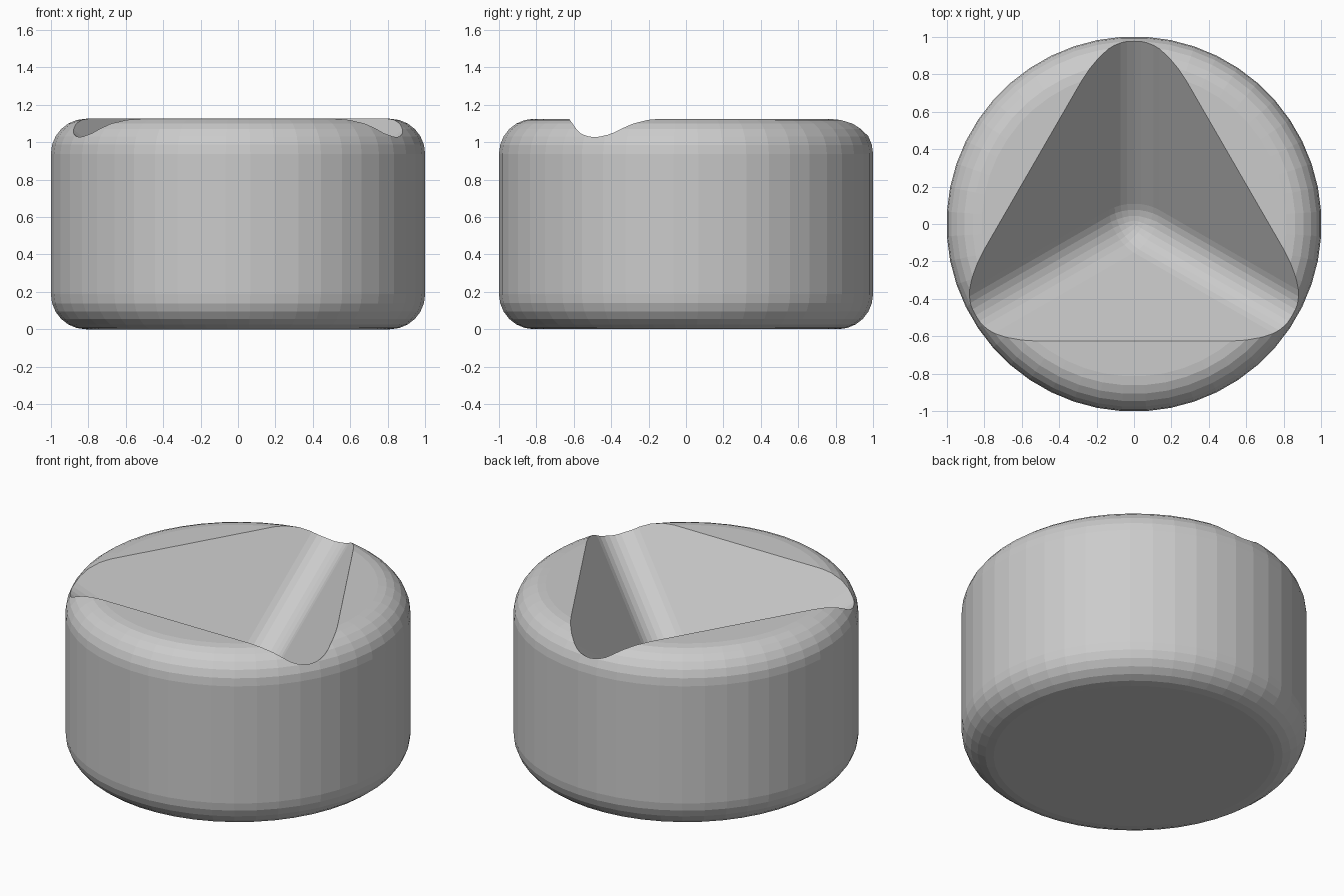
import bpy, bmesh
from math import cos, sin, sqrt, radians
from mathutils import Matrix, Vector

if "Cube" in bpy.data.objects:
    bpy.data.objects.remove(bpy.data.objects["Cube"])

HEIGHT, SIDES, ROUND = 1.125, 48, 0.1875
EDGE_DIST = 0.625        # top edges of the pocket, measured from the axis


def make_object(name, bm):
    mesh = bpy.data.meshes.new(name)
    bm.to_mesh(mesh)
    bm.free()
    ob = bpy.data.objects.new(name, mesh)
    bpy.context.collection.objects.link(ob)
    return ob


def round_edges(bm, edges, segments):
    bmesh.ops.bevel(bm, geom=edges, offset=ROUND, offset_type='OFFSET',
                    segments=segments, profile=0.5, affect='EDGES')


# Round body with rounded top and bottom rims
half = radians(180 / SIDES)
bm = bmesh.new()
bmesh.ops.create_cone(bm, cap_ends=True, segments=SIDES, radius1=1 / cos(half),
                      radius2=1 / cos(half), depth=HEIGHT)
bmesh.ops.rotate(bm, verts=bm.verts, cent=(0, 0, 0), matrix=Matrix.Rotation(half, 3, 'Z'))
bmesh.ops.translate(bm, verts=bm.verts, vec=(0, 0, HEIGHT / 2))
rims = [e for e in bm.edges if abs(e.verts[0].co.z - e.verts[1].co.z) < 1e-4]
round_edges(bm, rims, 6)
body = make_object("round_body", bm)

# Rounded cube standing on its corner, cuts the three-way pocket
bm = bmesh.new()
bmesh.ops.create_cube(bm, size=2)
bmesh.ops.translate(bm, verts=bm.verts, vec=(1, 1, 1))
round_edges(bm, bm.edges[:], 8)
axes = [Vector((cos(radians(a)) * sqrt(2 / 3), sin(radians(a)) * sqrt(2 / 3), 1 / sqrt(3)))
        for a in (90, 210, 330)]
turn = Matrix(axes).transposed().to_4x4()
bm.transform(Matrix.Translation((0, 0, HEIGHT - sqrt(2) * EDGE_DIST)) @ turn)
cutter = make_object("pocket_cutter", bm)
cutter.hide_render = True
cutter.display_type = 'WIRE'

cut = body.modifiers.new("corner_pocket", 'BOOLEAN')
cut.operation, cut.solver, cut.object = 'DIFFERENCE', 'EXACT', cutter
